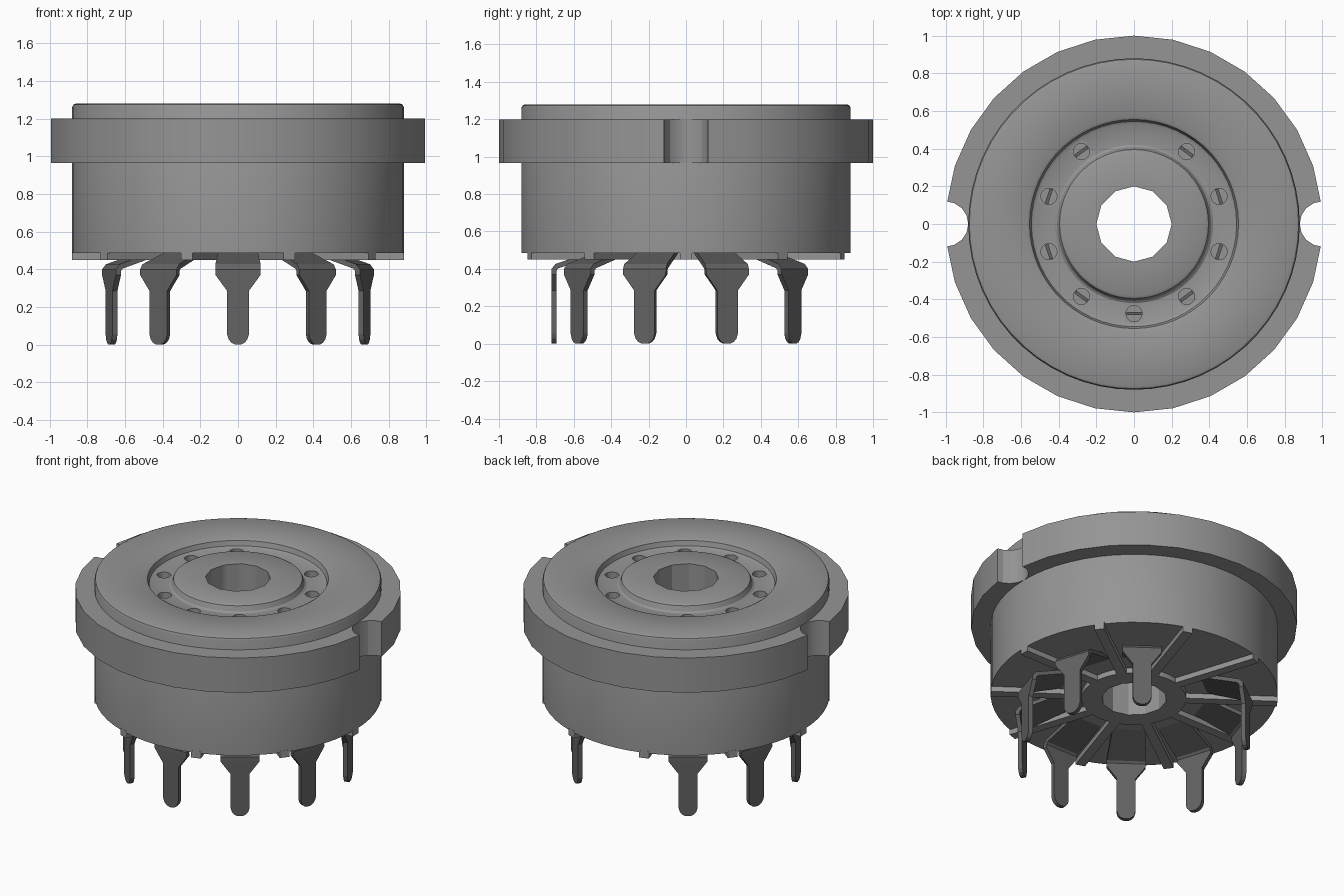
import bpy, bmesh, math
from mathutils import Matrix

if "Cube" in bpy.data.objects:
    bpy.data.objects.remove(bpy.data.objects["Cube"])


def material(name, v):
    m = bpy.data.materials.new(name)
    m.diffuse_color = (v, v, v, 1)
    m.use_nodes = True
    m.node_tree.nodes["Principled BSDF"].inputs["Base Color"].default_value = m.diffuse_color
    return m


GREY = material("mid grey", 0.30)
DARK = material("dark grey metal", 0.125)


def activate(ob):
    bpy.ops.object.select_all(action='DESELECT')
    ob.select_set(True)
    bpy.context.view_layer.objects.active = ob


def finish(bm, name, mat, smooth=True):
    bmesh.ops.recalc_face_normals(bm, faces=bm.faces)
    me = bpy.data.meshes.new(name)
    bm.to_mesh(me)
    bm.free()
    ob = bpy.data.objects.new(name, me)
    bpy.context.collection.objects.link(ob)
    me.materials.append(mat)
    if smooth:
        shade(ob)
    return ob


def shade(ob):
    activate(ob)
    bpy.ops.object.shade_smooth_by_angle(angle=math.radians(32))


def lathe(name, profile, segs, mat, start=math.pi / 2):
    """Revolve a closed (radius, height) outline about z."""
    bm = bmesh.new()
    rings = []
    for i in range(segs):
        a = start + 2 * math.pi * i / segs
        rings.append([bm.verts.new((r * math.cos(a), r * math.sin(a), z)) for r, z in profile])
    n = len(profile)
    for i in range(segs):
        p, q = rings[i], rings[(i + 1) % segs]
        for j in range(n):
            k = (j + 1) % n
            bm.faces.new((p[j], q[j], q[k], p[k]))
    bmesh.ops.remove_doubles(bm, verts=bm.verts, dist=1e-5)
    bmesh.ops.dissolve_degenerate(bm, edges=bm.edges, dist=1e-6)
    return finish(bm, name, mat)


def cut(ob, cylinders, mat):
    """Subtract vertical cylinders given as (x, y, radius, z0, z1, sides)."""
    bm = bmesh.new()
    for x, y, r, z0, z1, n in cylinders:
        bmesh.ops.create_cone(bm, cap_ends=True, segments=n, radius1=r, radius2=r, depth=z1 - z0,
                              matrix=Matrix.Translation((x, y, (z0 + z1) / 2)))
    cutter = finish(bm, "cutter", mat, False)
    cutter.hide_render = True
    mod = ob.modifiers.new("cut", 'BOOLEAN')
    mod.operation = 'DIFFERENCE'
    mod.solver = 'EXACT'
    mod.object = cutter
    activate(ob)
    bpy.ops.object.modifier_apply(modifier=mod.name)
    bpy.data.objects.remove(cutter)
    shade(ob)


# Nine of ten positions around the ring carry a contact (none at the back)
angles = [math.radians(-90 + 36 * k) for k in range(10) if k != 5]

# Round body with a grooved top and a hub underneath
outline = [(0.10, 0.45), (0.32, 0.45), (0.32, 0.485), (0.88, 0.485), (0.88, 1.26), (0.874, 1.274),
           (0.86, 1.28), (0.57, 1.28), (0.555, 1.272), (0.55, 1.255), (0.545, 1.24), (0.53, 1.232),
           (0.42, 1.232), (0.408, 1.24), (0.402, 1.255), (0.395, 1.272), (0.38, 1.28), (0.10, 1.28)]
body = lathe("body", outline, 60, GREY)
cut(body, [(0, 0, 0.2, 0.3, 1.5, 12)], GREY)
cut(body, [(0.475 * math.cos(a), 0.475 * math.sin(a), 0.043, 1.0, 1.4, 16) for a in angles], GREY)

# Flange with two rounded side notches
flange = lathe("flange", [(0.86, 0.965), (1.0, 0.965), (1.0, 1.2), (0.86, 1.2)], 30, GREY)
cut(flange, [(s, 0, 0.12, 0.8, 1.4, 16) for s in (-1, 1)], GREY)

# Radial ribs under the body
for k in range(10):
    bm = bmesh.new()
    bmesh.ops.create_cube(bm, size=1, matrix=Matrix.Rotation(math.radians(36 * k), 4, 'Z')
                          @ Matrix.Translation((0.59, 0, 0.473)) @ Matrix.Diagonal((0.58, 0.062, 0.046, 1)))
    finish(bm, f"rib_{k + 1}", GREY, False)

# Bent solder tags: rows of (radius, height, half width)
rows = [(0.44, 0.5, 0.10), (0.69, 0.415, 0.12), (0.706, 0.395, 0.12), (0.706, 0.37, 0.12),
        (0.706, 0.285, 0.058), (0.706, 0.055, 0.058), (0.706, 0.028, 0.05),
        (0.706, 0.009, 0.034), (0.706, 0.0, 0.014)]
for i, a in enumerate(angles):
    turn = Matrix.Rotation(a, 4, 'Z')
    bm = bmesh.new()
    pairs = [[bm.verts.new((r, s * w, z)) for s in (-1, 1)] for r, z, w in rows]
    for p, q in zip(pairs, pairs[1:]):
        bm.faces.new((p[0], p[1], q[1], q[0]))
    bm.transform(turn)
    tag = finish(bm, f"solder_tag_{i + 1}", DARK, False)
    mod = tag.modifiers.new("thickness", 'SOLIDIFY')
    mod.thickness = 0.028
    mod.offset = 0
    # Contact blade inside the pin hole
    bm = bmesh.new()
    bmesh.ops.create_cube(bm, size=1, matrix=turn @ Matrix.Translation((0.475, 0, 1.09))
                          @ Matrix.Diagonal((0.018, 0.08, 0.2, 1)))
    finish(bm, f"contact_blade_{i + 1}", DARK, False)
